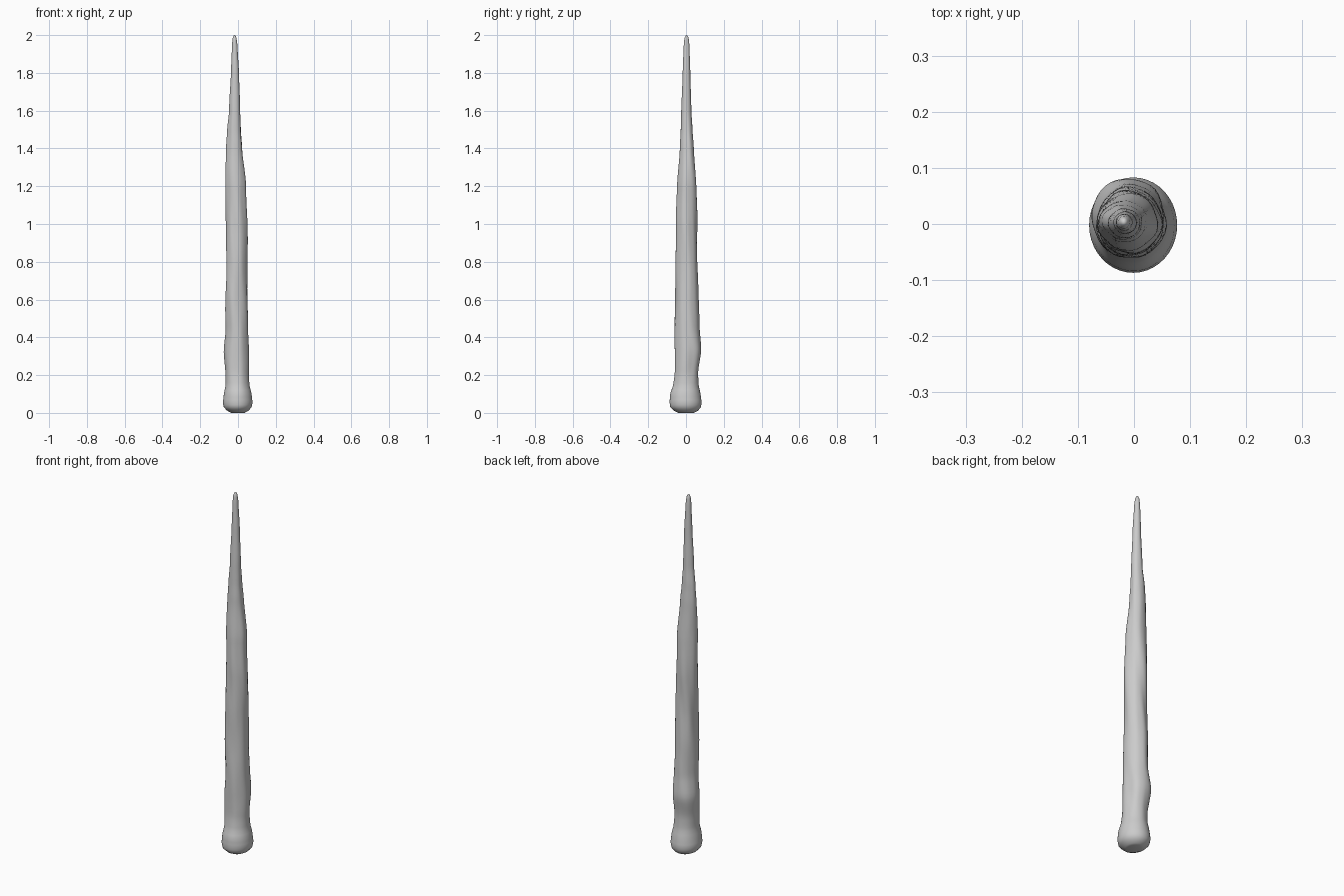
import bpy, bmesh, math
from mathutils import Vector, noise

# Silhouette stations: z, left x, right x, front y, back y
STATIONS = [
    (0.000, -0.035, 0.035, -0.040, 0.040), (0.012, -0.058, 0.056, -0.064, 0.064),
    (0.030, -0.075, 0.072, -0.083, 0.079), (0.055, -0.080, 0.077, -0.087, 0.083),
    (0.100, -0.075, 0.072, -0.084, 0.077), (0.150, -0.067, 0.060, -0.069, 0.067),
    (0.210, -0.068, 0.055, -0.063, 0.066), (0.330, -0.079, 0.057, -0.062, 0.082),
    (0.450, -0.068, 0.054, -0.061, 0.070), (0.600, -0.068, 0.052, -0.060, 0.066),
    (0.800, -0.062, 0.050, -0.057, 0.061), (1.000, -0.064, 0.050, -0.053, 0.060),
    (1.200, -0.066, 0.044, -0.048, 0.055), (1.400, -0.062, 0.023, -0.032, 0.042),
    (1.500, -0.058, 0.016, -0.027, 0.035), (1.600, -0.047, 0.012, -0.025, 0.028),
    (1.800, -0.037, 0.005, -0.018, 0.023), (1.950, -0.032, -0.003, -0.012, 0.018),
    (1.985, -0.028, -0.008, -0.008, 0.014), (1.997, -0.023, -0.013, -0.002, 0.009),
]
SIDES = 40


def station(z):
    """Smoothly interpolated silhouette at height z."""
    for a, b in zip(STATIONS, STATIONS[1:]):
        if z <= b[0]:
            t = (z - a[0]) / (b[0] - a[0])
            if b[0] > 0.1 and b[0] < 1.96:
                t = 0.5 * t + 0.5 * t * t * (3 - 2 * t)
            return [p + (q - p) * t for p, q in zip(a[1:], b[1:])]
    return STATIONS[-1][1:]


# Ring heights: dense at the pommel and tip, even along the shaft
heights = [0, 0.005, 0.012, 0.02, 0.03, 0.042, 0.055, 0.07, 0.085]
heights += [0.1 + 0.02 * i for i in range(93)]
heights += [1.958, 1.972, 1.985, 1.992, 1.997]

bm = bmesh.new()
rings = []
for z in heights:
    x0, x1, y0, y1 = station(z)
    cx, cy, rx, ry = (x0 + x1) / 2, (y0 + y1) / 2, (x1 - x0) / 2, (y1 - y0) / 2
    # Carved dents run up the shaft with a gentle twist
    rough = min(1, max(0, (z - 0.08) / 0.15)) * min(1, max(0, (2 - z) / 0.5))
    ring = []
    for i in range(SIDES):
        a = math.tau * i / SIDES
        tw = a + 0.8 * z
        n = noise.noise(Vector((1.6 * math.cos(tw), 1.6 * math.sin(tw), z * 4 + 3)))
        k = 1 + rough * (0.10 * n - 0.01)
        ring.append(bm.verts.new((cx + rx * k * math.cos(a), cy + ry * k * math.sin(a), z)))
    rings.append(ring)
for lo, hi in zip(rings, rings[1:]):
    for i in range(SIDES):
        j = (i + 1) % SIDES
        bm.faces.new((lo[i], lo[j], hi[j], hi[i]))

# Shallow hollow under the pommel, rounded tip
foot = bm.verts.new((0, 0, 0.008))
tip = bm.verts.new((-0.018, 0.003, 2.0))
for i in range(SIDES):
    j = (i + 1) % SIDES
    bm.faces.new((foot, rings[0][j], rings[0][i]))
    bm.faces.new((tip, rings[-1][i], rings[-1][j]))

mesh = bpy.data.meshes.new("wooden_rod")
bm.to_mesh(mesh)
bm.free()
rod = bpy.data.objects.new("wooden_rod", mesh)
bpy.context.collection.objects.link(rod)
for p in mesh.polygons:
    p.use_smooth = True
